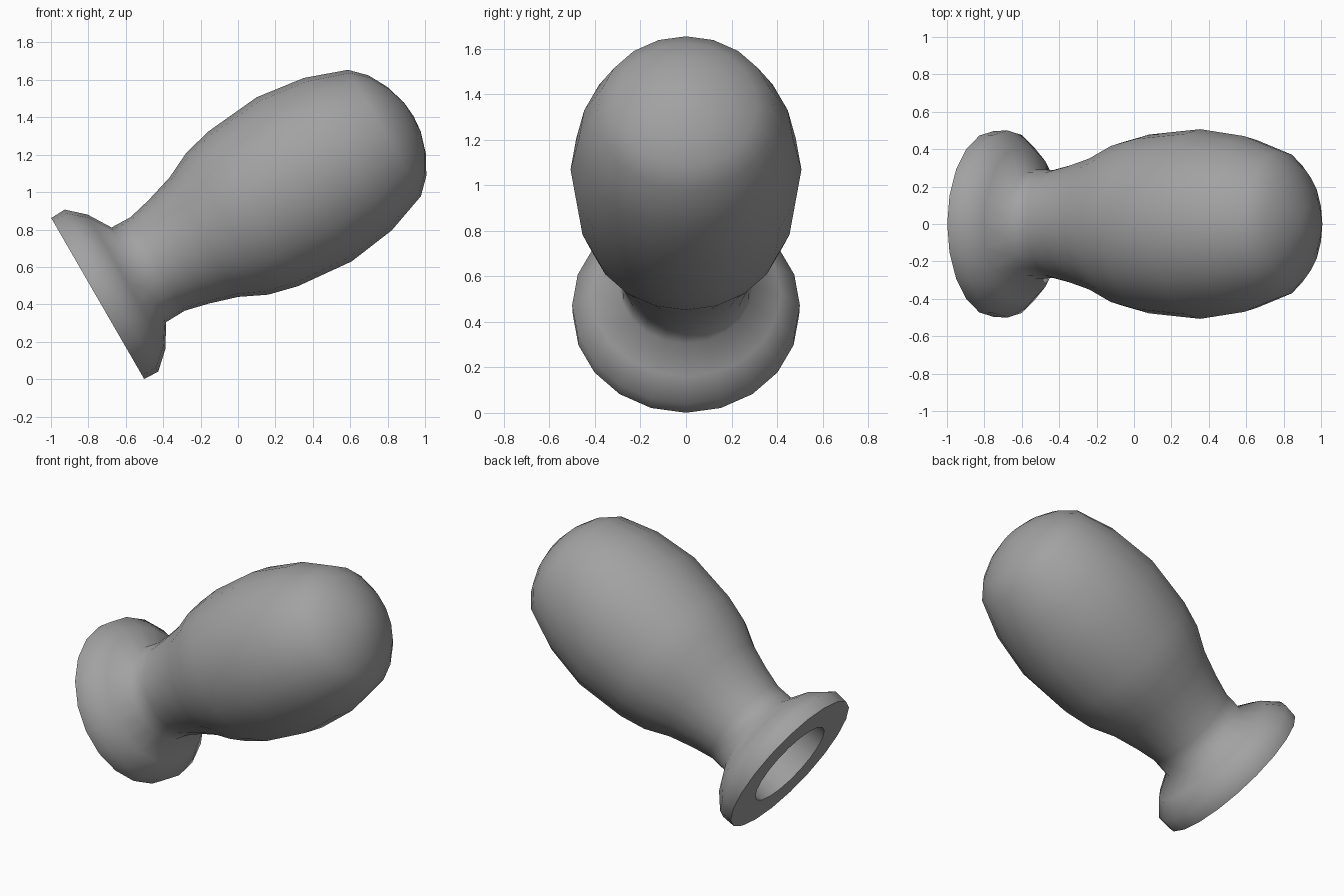
import bpy, bmesh, math
from mathutils import Matrix, Vector

if "Cube" in bpy.data.objects:
    bpy.data.objects.remove(bpy.data.objects["Cube"], do_unlink=True)

SIDES = 20
# The shared axis leans from the upright toward +x
PLACE = Matrix.Translation((-0.75, 0, 0.431)) @ Matrix.Rotation(math.radians(60), 4, 'Y')

grey = bpy.data.materials.new("plain grey")
grey.use_nodes = True
COLOUR = (0.36, 0.36, 0.36, 1)
grey.diffuse_color = COLOUR
grey.node_tree.nodes["Principled BSDF"].inputs["Base Color"].default_value = COLOUR


def lathe(name, profile):
    """Turn a (radius, height) profile about the leaning axis."""
    bm = bmesh.new()
    verts = [bm.verts.new((r, 0, h)) for r, h in profile]
    edges = [bm.edges.new(pair) for pair in zip(verts, verts[1:])]
    bmesh.ops.spin(bm, geom=verts + edges, cent=(0, 0, 0), axis=(0, 0, 1),
                   angle=math.tau, steps=SIDES, use_merge=True)
    bmesh.ops.remove_doubles(bm, verts=bm.verts, dist=0.0005)
    bmesh.ops.recalc_face_normals(bm, faces=bm.faces)
    mesh = bpy.data.meshes.new(name)
    bm.to_mesh(mesh)
    bm.free()
    mesh.materials.append(grey)
    mesh.transform(PLACE)
    obj = bpy.data.objects.new(name, mesh)
    bpy.context.collection.objects.link(obj)
    bpy.ops.object.select_all(action='DESELECT')
    obj.select_set(True)
    bpy.context.view_layer.objects.active = obj
    bpy.ops.object.shade_smooth_by_angle(angle=math.radians(65))
    return obj


# Flared foot, narrow neck and rounded bulb
outer = [(0.497, 0), (0.5, 0.085), (0.415, 0.178), (0.292, 0.254),
         (0.289, 0.37), (0.32, 0.5), (0.368, 0.655), (0.438, 0.8),
         (0.478, 0.96), (0.507, 1.275), (0.47, 1.545), (0.39, 1.77),
         (0.31, 1.85), (0.205, 1.907), (0.09, 1.942), (0, 1.95)]

# Hollow inside, following the outer wall down to the opening in the foot
WALL = 0.02
inner = [(max(r - WALL, 0), h - WALL * (h > 1.5)) for r, h in reversed(outer[3:])]
inner += [(0.29, 0), outer[0]]

lathe("hollow_knob_handle", outer + inner)
